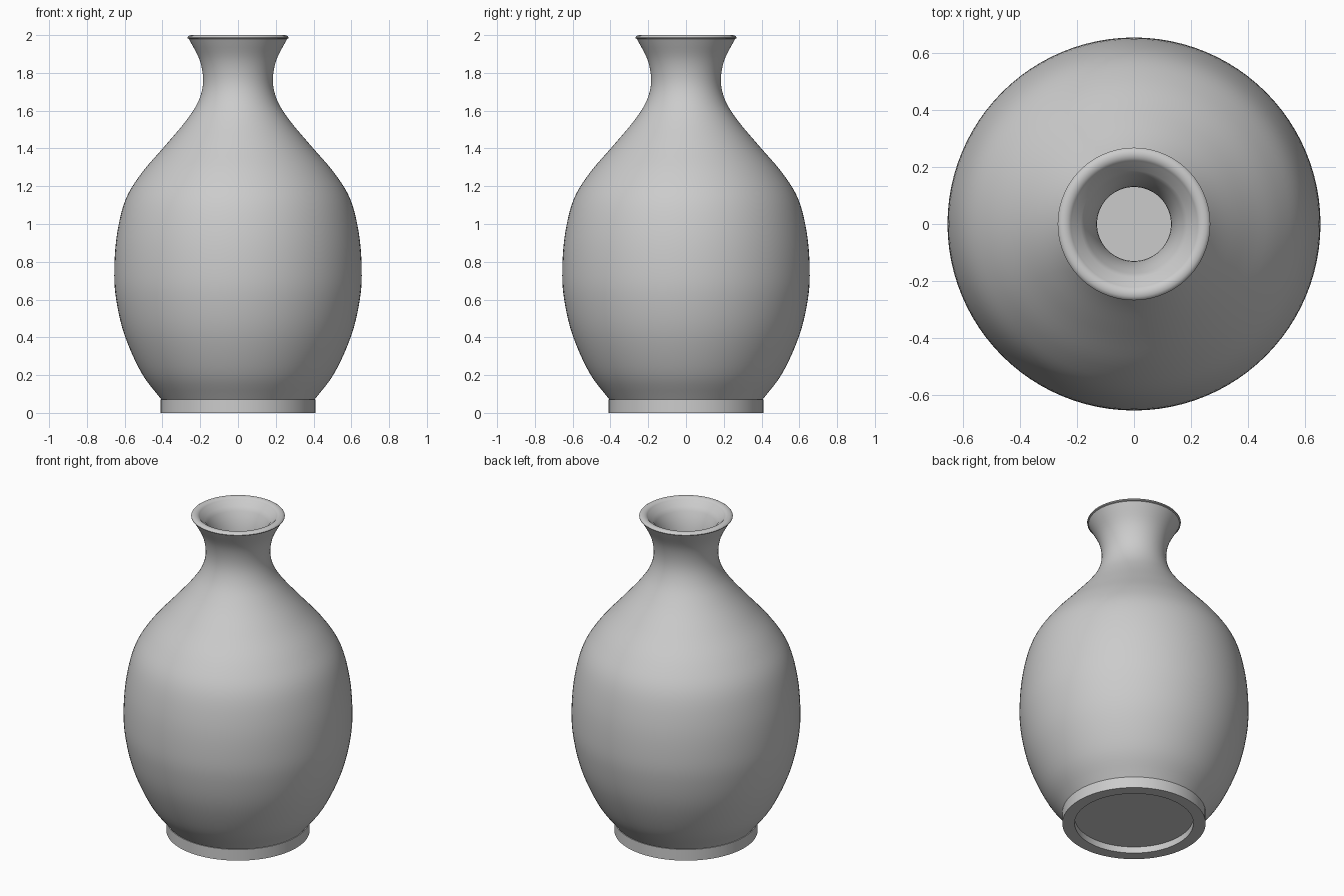
import bpy, bmesh, math
from mathutils import Vector

if "Cube" in bpy.data.objects:
    bpy.data.objects.remove(bpy.data.objects["Cube"])


def smooth_curve(pts, n=5):
    """Catmull-Rom curve through the (radius, height) points."""
    p = [Vector(q) for q in pts]
    p = [2 * p[0] - p[1]] + p + [2 * p[-1] - p[-2]]
    out = []
    for a, b, c, d in zip(p, p[1:], p[2:], p[3:]):
        for i in range(n):
            t = i / n
            out.append(0.5 * (2 * b + (c - a) * t + (2 * a - 5 * b + 4 * c - d) * t * t
                              + (3 * b - a - 3 * c + d) * t ** 3))
    return out + [p[-2]]


def offset_inward(curve, dist):
    """Curve moved toward the axis along its normals."""
    out = []
    for i, p in enumerate(curve):
        t = (curve[min(i + 1, len(curve) - 1)] - curve[max(i - 1, 0)]).normalized()
        out.append(p + Vector((-t.y, t.x)) * dist)
    return out


def lathe(name, profile, steps=96):
    bm = bmesh.new()
    vs = [bm.verts.new((r, 0, z)) for r, z in profile]
    edges = [bm.edges.new(e) for e in zip(vs, vs[1:])]
    bmesh.ops.spin(bm, geom=vs + edges, cent=(0, 0, 0), axis=(0, 0, 1),
                   angle=math.tau, steps=steps, use_duplicate=False)
    bmesh.ops.remove_doubles(bm, verts=bm.verts, dist=1e-4)
    bmesh.ops.recalc_face_normals(bm, faces=bm.faces)
    mesh = bpy.data.meshes.new(name)
    bm.to_mesh(mesh)
    bm.free()
    ob = bpy.data.objects.new(name, mesh)
    bpy.context.collection.objects.link(ob)
    bpy.context.view_layer.objects.active = ob
    ob.select_set(True)
    bpy.ops.object.shade_smooth_by_angle(angle=math.radians(35))
    return ob


# Outer wall from the foot to under the lip
outer = smooth_curve([(0.405, 0.07), (0.51, 0.21), (0.60, 0.41), (0.645, 0.6), (0.655, 0.76),
                      (0.64, 0.95), (0.595, 1.13), (0.51, 1.27), (0.39, 1.41), (0.28, 1.54),
                      (0.212, 1.645), (0.185, 1.75), (0.202, 1.865), (0.26, 1.98)])
inner = [p for p in offset_inward(outer, 0.055) if 0.12 < p.y < 1.965]

# Foot ring with a recessed underside
foot = [(0, 0.04), (0.34, 0.04), (0.34, 0), (0.41, 0), (0.41, 0.07)]
# Rounded lip
lip = [(0.267, 1.983), (0.268, 1.988), (0.264, 1.994), (0.255, 1.999),
       (0.243, 2.0), (0.231, 1.997), (0.222, 1.99), (0.215, 1.98)]

floor = [(inner[0].x - 0.03, 0.1), (0, 0.1)]
lathe("vase", foot + [tuple(p) for p in outer] + lip
      + [tuple(p) for p in reversed(inner)] + floor)
